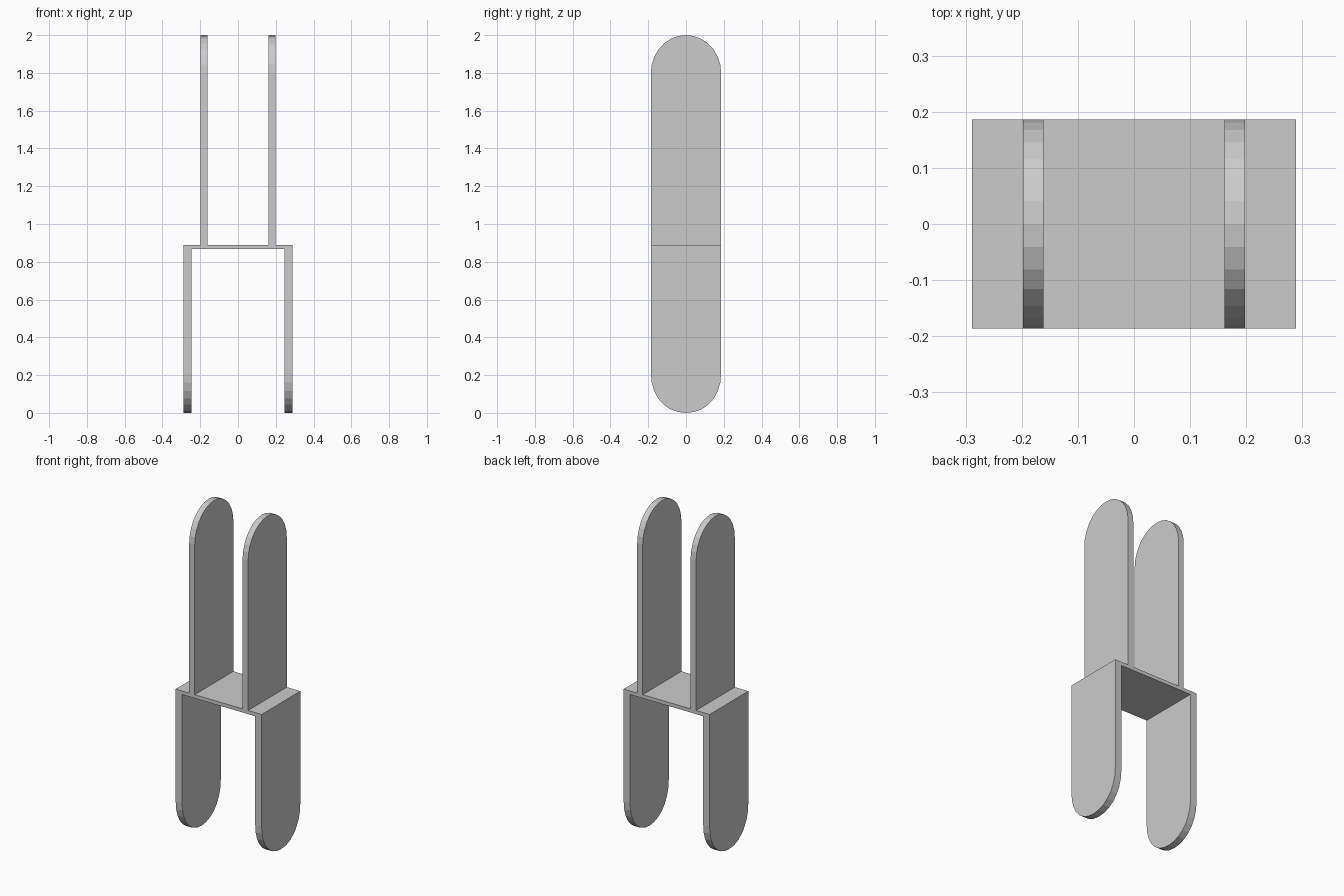
import bpy, bmesh
from math import sin, cos, pi, copysign

if "Cube" in bpy.data.objects:
    bpy.data.objects.remove(bpy.data.objects["Cube"])

HALF_Y = 0.186   # half depth of every part
SEGS = 14        # facets around each rounded end


def tab(name, x0, x1, z_flat, z_arc, z_tip, power):
    """Flat strip with one square end and one rounded end, extruded along x."""
    outline = [(-HALF_Y, z_flat)]
    for i in range(SEGS + 1):
        a = pi * i / SEGS
        c, s = cos(a), max(sin(a), 0.0)
        y = -HALF_Y * copysign(abs(c) ** (2 / power), c)
        outline.append((y, z_arc + (z_tip - z_arc) * s ** (2 / power)))
    outline.append((HALF_Y, z_flat))
    prism(name, outline, x0, x1)


def prism(name, outline, x0, x1):
    bm = bmesh.new()
    face = bm.faces.new([bm.verts.new((x0, y, z)) for y, z in outline])
    ext = bmesh.ops.extrude_face_region(bm, geom=[face])
    moved = [v for v in ext["geom"] if isinstance(v, bmesh.types.BMVert)]
    bmesh.ops.translate(bm, verts=moved, vec=(x1 - x0, 0, 0))
    bmesh.ops.recalc_face_normals(bm, faces=bm.faces)
    mesh = bpy.data.meshes.new(name)
    bm.to_mesh(mesh)
    bm.free()
    bpy.context.collection.objects.link(bpy.data.objects.new(name, mesh))


# Paired tabs: narrow pair above the plate, wide pair below
for side, s in (("left", -1), ("right", 1)):
    tab("upper_tab_" + side, s * 0.161, s * 0.198, 0.89, 1.80, 2.0, 2.0)
    tab("lower_tab_" + side, s * 0.246, s * 0.289, 0.89, 0.21, 0.0, 2.1)

# Cross plate joining the lower tabs
prism("cross_plate", [(-HALF_Y, 0.868), (HALF_Y, 0.868),
                      (HALF_Y, 0.89), (-HALF_Y, 0.89)], -0.246, 0.246)
